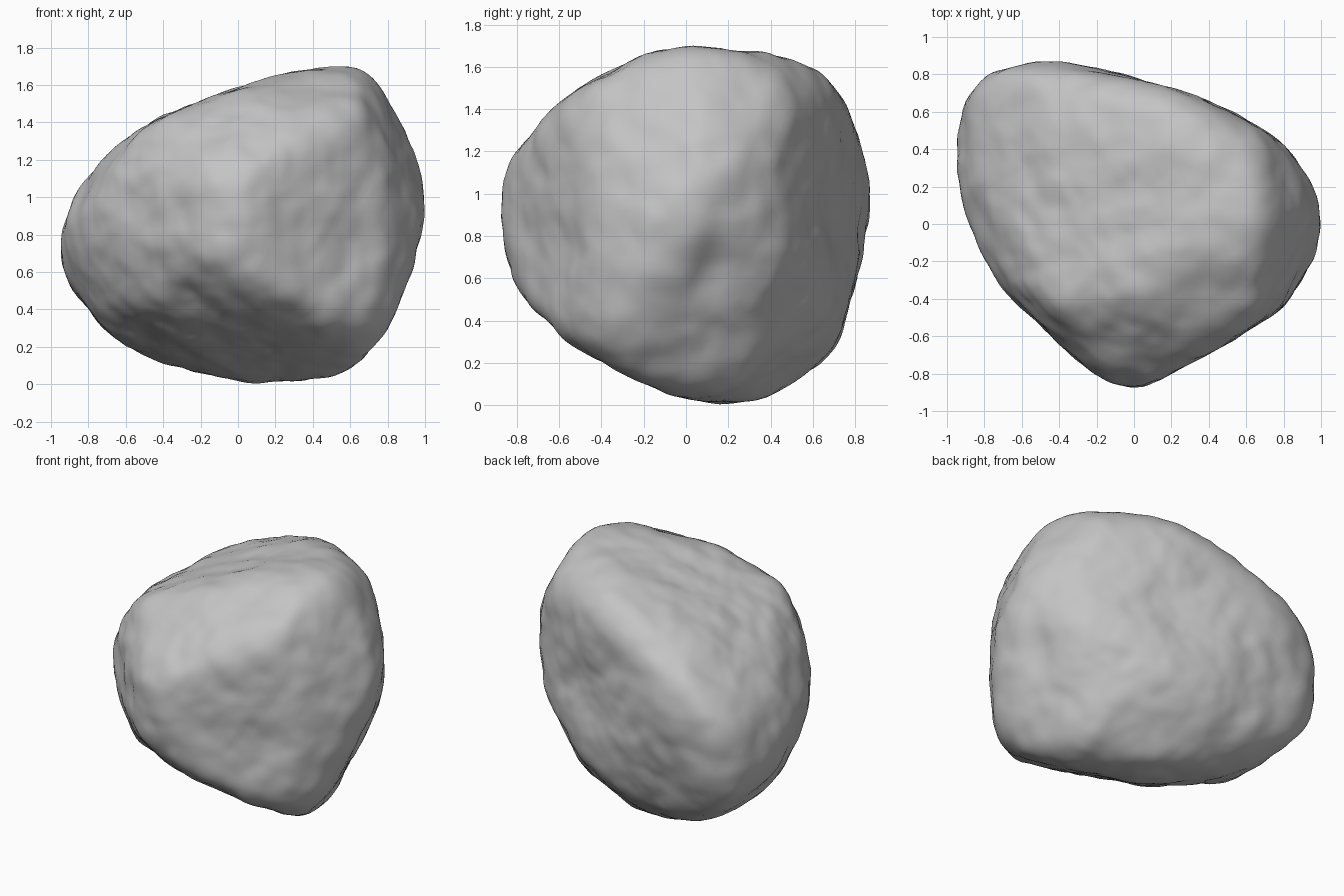
import bpy, bmesh
from math import sin, cos, radians, exp
from mathutils import Vector, noise

cube = bpy.data.objects.get("Cube")
if cube:
    bpy.data.objects.remove(cube, do_unlink=True)

MIDDLE = 0.855   # height of the boulder's centre
CENTRE = Vector((0, 0, MIDDLE))

# Convex outlines, anticlockwise; side outlines measure height from the ground
front_outline = [(-1, .55), (-.96, .46), (-.8, .31), (-.56, .14), (.05, 0), (.5, .02),
                 (.62, .06), (.81, .26), (.9, .42), (.97, .68), (1, .93), (.98, 1.18),
                 (.9, 1.44), (.8, 1.6), (.7, 1.69), (.58, 1.71), (.2, 1.66), (-.38, 1.46),
                 (-.8, 1.19), (-.92, .9)]
side_outline = [(-.885, .98), (-.84, .57), (-.8, .5), (-.5, .19), (0, .01), (.29, 0),
                (.42, .05), (.63, .15), (.72, .29), (.82, .6), (.88, .98), (.84, 1.24),
                (.73, 1.48), (.6, 1.63), (.25, 1.69), (-.03, 1.715), (-.18, 1.68),
                (-.58, 1.47), (-.8, 1.21), (-.86, 1.11)]
top_outline = [(0, -.88), (.16, -.84), (.35, -.73), (.82, -.47), (.95, -.27), (1, -.08),
               (.99, .18), (.94, .3), (.7, .51), (.38, .68), (-.35, .885), (-.6, .86),
               (-.78, .8), (-.88, .7), (-1, .45), (-.94, .05), (-.72, -.34), (-.36, -.69),
               (-.15, -.85)]
# Diagonal outlines, measured from the centre
upper_front = [(-.79, .14), (-.76, -.11), (-.63, -.45), (-.3, -.68), (.01, -.87), (.25, -.925),
               (.39, -.91), (.54, -.84), (.7, -.575), (.89, -.2), (.94, .08), (.9, .33),
               (.81, .58), (.57, .83), (.26, .88), (-.08, .83), (-.58, .54), (-.74, .3)]
upper_back = [(-.94, .3), (-.91, 0), (-.83, -.26), (-.63, -.59), (-.35, -.82), (-.13, -.92),
              (.12, -.96), (.37, -.87), (.62, -.64), (.76, -.31), (.79, .02), (.75, .24),
              (.6, .56), (.19, .81), (-.29, .94), (-.52, .96), (-.72, .77), (-.88, .52)]
lower_back = [(-.92, -.2), (-.86, -.45), (-.74, -.6), (.1, -.71), (.57, -.66), (.91, -.53),
              (1.08, -.43), (1.14, -.17), (1.09, .24), (.93, .49), (.57, .8), (.19, .97),
              (-.15, 1), (-.46, .97), (-.68, .84), (-.91, .32)]


def bounding_planes(outline, azimuth, elevation, base=0.0):
    """Planes that extrude an outline along one direction, as (normal, distance)."""
    a, e = radians(azimuth), radians(elevation)
    toward = Vector((sin(a) * cos(e), -cos(a) * cos(e), sin(e)))
    across = Vector((cos(a), sin(a), 0))
    upward = toward.cross(across)
    planes = []
    for p, q in zip(outline, outline[1:] + outline[:1]):
        edge = Vector(q) - Vector(p)
        out = Vector((edge.y, -edge.x)).normalized()
        distance = out.x * p[0] + out.y * (p[1] - base)
        planes.append((across * out.x + upward * out.y, distance))
    return planes


# Hollows worn into the stone: position, radius, depth
dents = [((.9, .15, .63), .13, .03), ((-.3, -.2, 1.4), .1, .03), ((.58, -.5, .75), .14, .02),
         ((-.3, -.6, .42), .14, .025), ((.3, .66, .92), .17, .04)]


def relief(point):
    """Lumps, fine roughness and hollows at a surface point."""
    height = 0.012 * noise.noise(point * 3.5) + 0.012 * noise.noise(point * 7)
    height += 0.004 * noise.noise(point * 14)
    for place, radius, depth in dents:
        gap = (point - Vector(place)).length / radius
        height -= depth * exp(-gap * gap)
    return height


def carve(planes, subdivisions, passes):
    """Sphere pressed to the planes, worn round, then roughened."""
    bm = bmesh.new()
    bmesh.ops.create_icosphere(bm, subdivisions=subdivisions, radius=1)
    for v in bm.verts:
        d = v.co.normalized()
        facings = [(n.dot(d), distance) for n, distance in planes]
        v.co = CENTRE + d * min(distance / f for f, distance in facings if f > 0.01)
    for _ in range(passes):
        bmesh.ops.smooth_vert(bm, verts=bm.verts, factor=0.5,
                              use_axis_x=True, use_axis_y=True, use_axis_z=True)
    bm.normal_update()
    shifts = [(v, v.normal * relief(v.co)) for v in bm.verts]
    for v, shift in shifts:
        v.co += shift
    return bm


outline_planes = (bounding_planes(front_outline, 0, 0, MIDDLE)
                  + bounding_planes(side_outline, 90, 0, MIDDLE)
                  + bounding_planes(top_outline, 0, 90)
                  + bounding_planes(upper_front, 33, 30)
                  + bounding_planes(upper_back, 213, 30)
                  + bounding_planes(lower_back, 147, -30))

# Ease the cutting planes outward until the worn stone touches its outlines
cutting_planes = outline_planes
for _ in range(8):
    trial = carve(cutting_planes, 5, 6)
    points = [v.co - CENTRE for v in trial.verts]
    trial.free()
    eased = []
    for (normal, target), (_n, distance) in zip(outline_planes, cutting_planes):
        gap = target - max(normal.dot(p) for p in points)
        eased.append((normal, max(target - .04, min(target + .12, distance + .8 * gap))))
    cutting_planes = eased

# Boulder
bm = carve(cutting_planes, 6, 24)
mesh = bpy.data.meshes.new("boulder")
bm.to_mesh(mesh)
bm.free()
boulder = bpy.data.objects.new("boulder", mesh)
bpy.context.collection.objects.link(boulder)

# Grey stone
stone = bpy.data.materials.new("grey stone")
stone.use_nodes = True
grey = (0.55, 0.55, 0.55, 1)
stone.diffuse_color = grey
stone.node_tree.nodes["Principled BSDF"].inputs["Base Color"].default_value = grey
mesh.materials.append(stone)

bpy.ops.object.select_all(action="DESELECT")
boulder.select_set(True)
bpy.context.view_layer.objects.active = boulder
bpy.ops.object.shade_smooth_by_angle(angle=radians(20))
